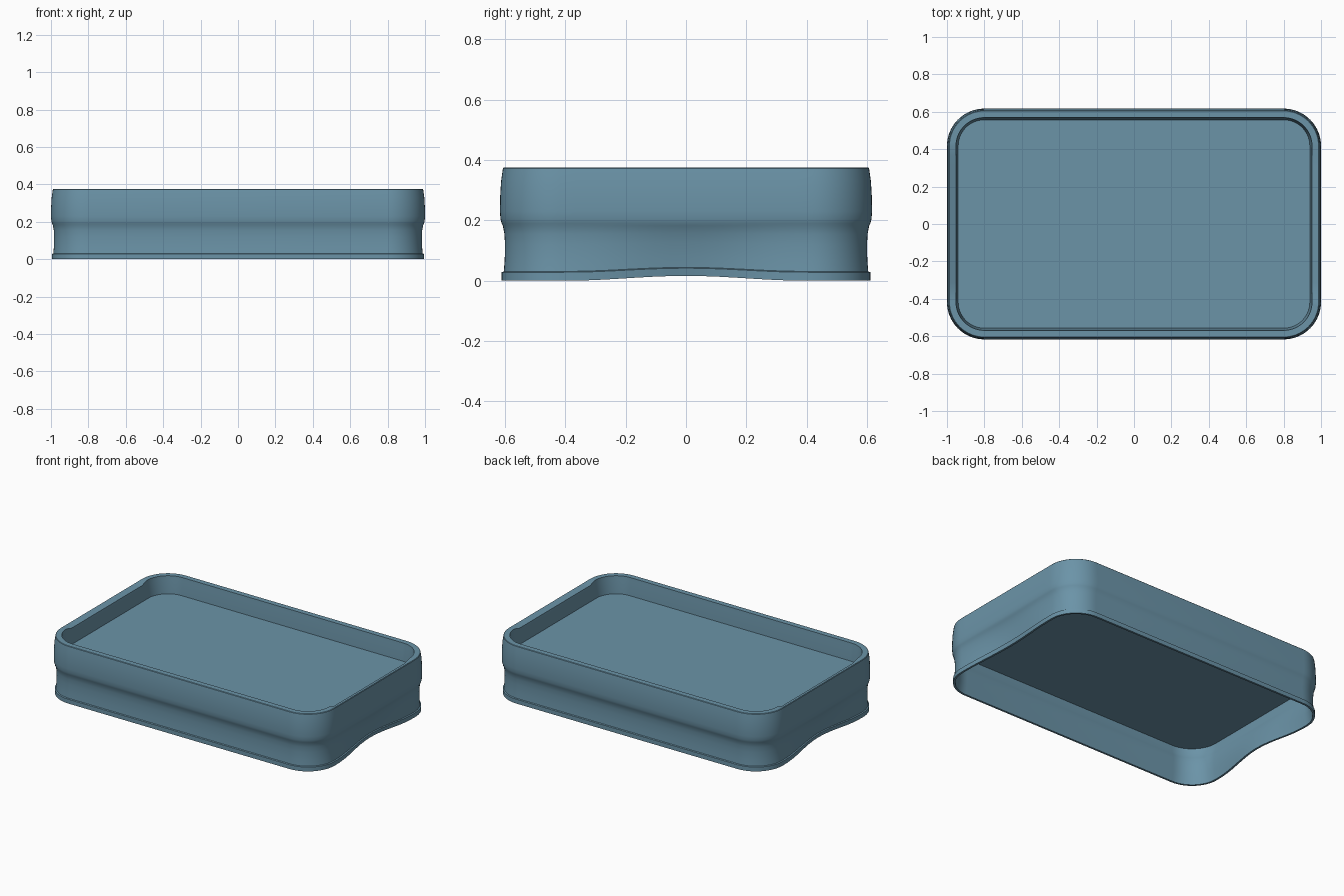
import bpy, bmesh, math

old = bpy.data.objects.get("Cube")
if old:
    bpy.data.objects.remove(old, do_unlink=True)

CX, CY = 0.8, 0.417          # corner arc centres
CORNER, END = 14, 16         # segments per corner and per short end

mat = bpy.data.materials.new("slate blue")
mat.use_nodes = True
color = (0.147, 0.294, 0.39, 1)
mat.diffuse_color = color
mat.node_tree.nodes["Principled BSDF"].inputs["Base Color"].default_value = color


def outline(radius):
    """Rounded rectangle, with extra points along the short ends."""
    pts = []
    for k, (sx, sy) in enumerate([(1, 1), (-1, 1), (-1, -1), (1, -1)]):
        for i in range(CORNER + 1):
            a = math.pi / 2 * (k + i / CORNER)
            pts.append((sx * CX + radius * math.cos(a), sy * CY + radius * math.sin(a)))
        if k in (1, 3):
            x, y = pts[-1]
            for i in range(1, END):
                pts.append((x, y - 2 * y * i / END))
    return pts


def add_ring(bm, radius, z, drop=0):
    """One loop; the short ends are scooped in and raised near the base."""
    ring = []
    for x, y in outline(radius):
        middle = abs(x) > CX and abs(y) < CY - 0.001
        bump = math.cos(math.pi / 2 * min(1, abs(y) / 0.4)) ** 2 if middle else 0
        low = max(0, 1 - z / 0.185)
        inward = 0.035 * bump * low
        height = z + 0.016 * bump * low - (drop if middle else 0)
        ring.append(bm.verts.new((x - math.copysign(inward, x), y, height)))
    return ring


def build(name, profile, cap_first=False, cap_last=False, closed=False):
    bm = bmesh.new()
    rings = [add_ring(bm, *p) for p in profile]
    pairs = list(zip(rings, rings[1:]))
    if closed:
        pairs.append((rings[-1], rings[0]))
    for a, b in pairs:
        for i in range(len(a)):
            j = (i + 1) % len(a)
            bm.faces.new((a[i], a[j], b[j], b[i]))
    if cap_first:
        bm.faces.new(rings[0])
    if cap_last:
        bm.faces.new(rings[-1])
    bmesh.ops.recalc_face_normals(bm, faces=bm.faces)
    mesh = bpy.data.meshes.new(name)
    bm.to_mesh(mesh)
    bm.free()
    mesh.materials.append(mat)
    obj = bpy.data.objects.new(name, mesh)
    bpy.context.collection.objects.link(obj)
    bpy.ops.object.select_all(action="DESELECT")
    obj.select_set(True)
    bpy.context.view_layer.objects.active = obj
    bpy.ops.object.shade_smooth_by_angle(angle=math.radians(30))
    return obj


# Outer wall from foot lip to rim: waist, crease and bulge
outer = [(0.194, 0), (0.194, 0.028), (0.187, 0.031), (0.184, 0.07), (0.183, 0.12),
         (0.185, 0.155), (0.19, 0.182), (0.194, 0.19), (0.198, 0.205), (0.2, 0.23),
         (0.199, 0.28), (0.196, 0.33), (0.19, 0.372), (0.187, 0.375)]

# Inner lip down to the tray floor
lip = [(0.152, 0.375, 0.015), (0.15, 0.35), (0.14, 0.262)]

# Hollow underside, following the outer wall
inside = [(0.14, 0.248), (0.184, 0.248), (0.184, 0.205), (0.176, 0.182),
          (0.171, 0.155), (0.17, 0.12), (0.172, 0.07), (0.178, 0.03), (0.181, 0)]

build("tray_wall", outer + lip + inside, closed=True)

# Flat floor panel
build("tray_floor", [(0.141, 0.248), (0.141, 0.262)], cap_first=True, cap_last=True)
